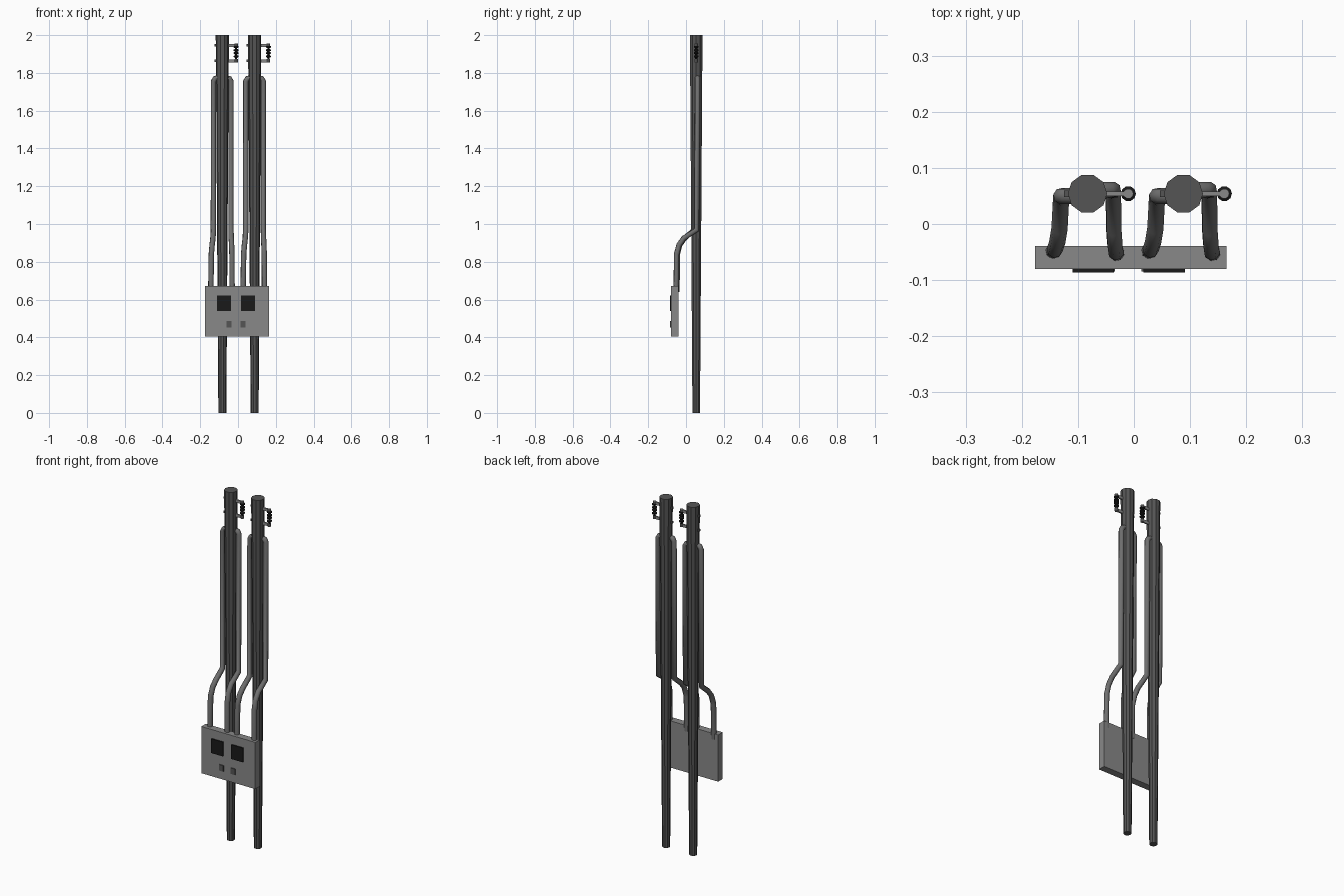
import bpy, bmesh, math
from mathutils import Matrix

if "Cube" in bpy.data.objects:
    bpy.data.objects.remove(bpy.data.objects["Cube"])


def material(name, v):
    m = bpy.data.materials.new(name)
    m.diffuse_color = (v, v, v, 1)
    m.use_nodes = True
    m.node_tree.nodes["Principled BSDF"].inputs["Base Color"].default_value = m.diffuse_color
    return m


DARK = material("dark_metal", 0.09)
MID = material("grey_metal", 0.25)
CABLE = material("conduit_grey", 0.16)
BLACK = material("black", 0.01)


def finish(name, bm, mat):
    me = bpy.data.meshes.new(name)
    bm.to_mesh(me)
    bm.free()
    me.materials.append(mat)
    ob = bpy.data.objects.new(name, me)
    bpy.context.collection.objects.link(ob)
    return ob


def box(name, x, y, z, mat):
    """Box from (min, max) ranges."""
    bm = bmesh.new()
    size = [b - a for a, b in (x, y, z)]
    mid = [(a + b) / 2 for a, b in (x, y, z)]
    bmesh.ops.create_cube(bm, size=1, matrix=Matrix.Translation(mid) @ Matrix.Diagonal((*size, 1)))
    return finish(name, bm, mat)


def lathe(name, x, y, profile, sides, mat):
    """Closed turned shape from (radius, z) pairs, bottom to top."""
    bm = bmesh.new()
    rings = [[bm.verts.new((x + r * math.cos(2 * math.pi * i / sides),
                            y + r * math.sin(2 * math.pi * i / sides), z))
              for i in range(sides)] for r, z in profile]
    for a, b in zip(rings, rings[1:]):
        for i in range(sides):
            j = (i + 1) % sides
            bm.faces.new((a[i], a[j], b[j], b[i]))
    bm.faces.new(rings[0][::-1])
    bm.faces.new(rings[-1])
    return finish(name, bm, mat)


def tube(name, pts, r, mat):
    cu = bpy.data.curves.new(name, 'CURVE')
    cu.dimensions = '3D'
    cu.bevel_depth = r
    cu.bevel_resolution = 2
    cu.use_fill_caps = True
    sp = cu.splines.new('POLY')
    sp.points.add(len(pts) - 1)
    for p, co in zip(sp.points, pts):
        p.co = (*co, 1)
    cu.materials.append(mat)
    ob = bpy.data.objects.new(name, cu)
    bpy.context.collection.objects.link(ob)
    return ob


PY = 0.054

for n, px in (("left", -0.083), ("right", 0.088)):
    # tapered pole
    lathe(n + "_pole", px, PY, [(0.021, 0), (0.035, 2)], 10, DARK)

    # conduits either side of the pole, bending forward to the cabinet
    for side, s, bx, by, ux, uy in (("outer", -1, -0.061, -0.048, -0.047, 0.05),
                                    ("inner", 1, 0.052, -0.052, 0.046, 0.061)):
        tube(f"{n}_{side}_conduit", [
            (px + bx, by, 0.64),
            (px + bx * 0.8 + ux * 0.2, by + 0.002, 0.84),
            (px + bx * 0.5 + ux * 0.5, by + 0.015, 0.89),
            (px + bx * 0.2 + ux * 0.8, by + 0.04, 0.925),
            (px + ux, uy - 0.004, 0.97),
            (px + ux, uy, 1.755),
            (px + ux - s * 0.008, uy, 1.77),
            (px + ux - s * 0.03, uy, 1.775)], 0.0145, CABLE)

    # bracket arms with bolt heads on the far side
    for lvl, z in (("lower", 1.864), ("upper", 1.946)):
        box(f"{n}_{lvl}_bracket_arm", (px, px + 0.08), (PY - 0.004, PY + 0.004),
            (z - 0.008, z + 0.008), MID)
        box(f"{n}_{lvl}_bolt", (px - 0.042, px), (PY - 0.006, PY + 0.006),
            (z - 0.006, z + 0.006), DARK)

    # ribbed insulator between the arms
    ix = px + 0.073
    prof = [(0.006, 1.868)]
    for z in (1.887, 1.905, 1.92, 1.938):
        prof += [(0.006, z - 0.007), (0.0135, z - 0.003), (0.0135, z + 0.003), (0.006, z + 0.007)]
    prof.append((0.006, 1.95))
    lathe(n + "_insulator", ix, PY, prof, 10, BLACK)
    for lvl, z in (("lower", 1.856), ("upper", 1.938)):
        lathe(f"{n}_{lvl}_insulator_cap", ix, PY, [(0.009, z), (0.009, z + 0.017)], 10, MID)

# cabinet with two screens and two latches
box("cabinet", (-0.176, 0.165), (-0.08, -0.039), (0.405, 0.672), MID)
for n, x0, l0 in (("left", -0.110, -0.061), ("right", 0.017, 0.013)):
    box(n + "_screen", (x0, x0 + 0.074), (-0.086, -0.078), (0.54, 0.622), BLACK)
    box(n + "_latch", (l0, l0 + 0.027), (-0.085, -0.078), (0.453, 0.487), DARK)
